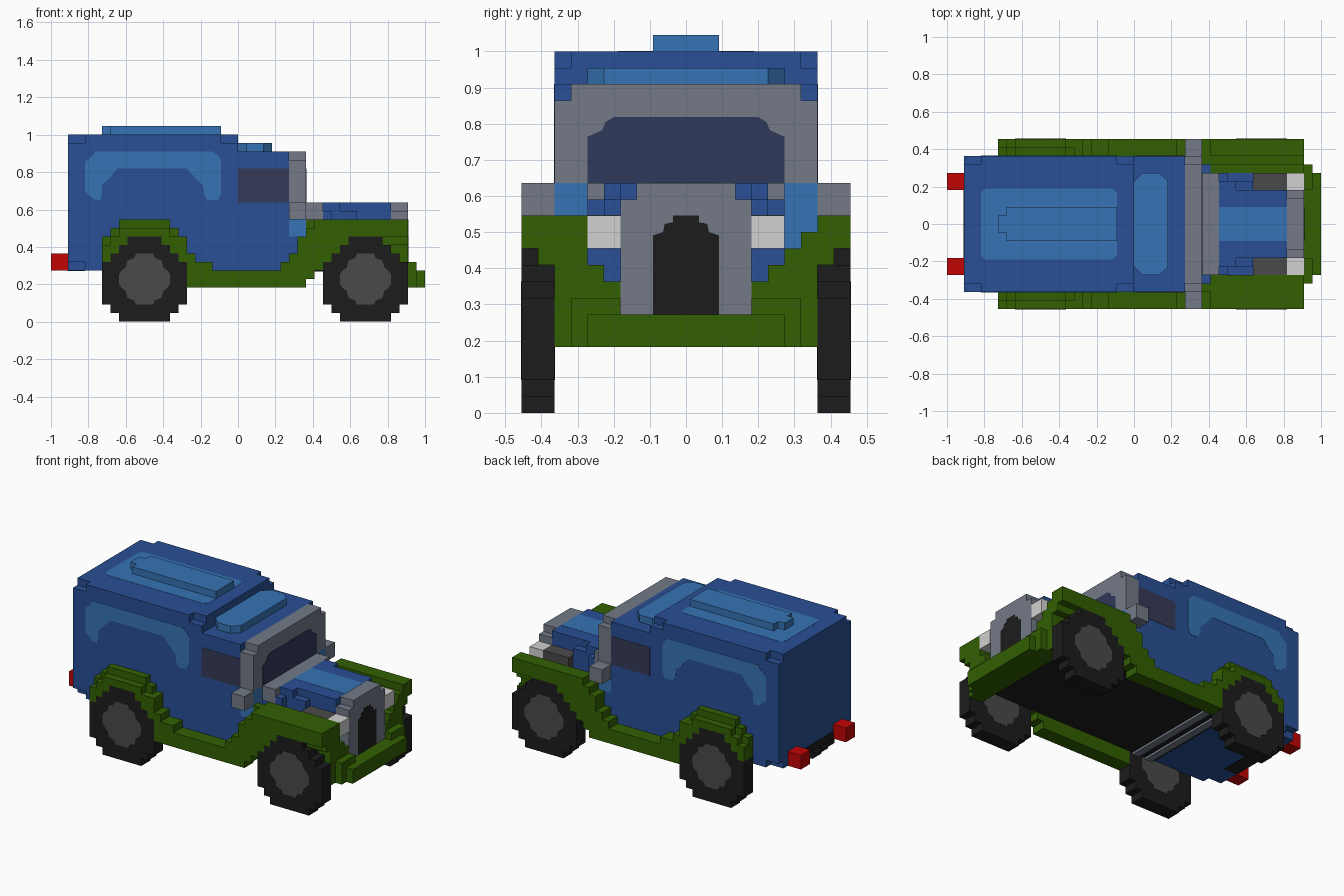
import bpy, bmesh

if "Cube" in bpy.data.objects:
    bpy.data.objects.remove(bpy.data.objects["Cube"], do_unlink=True)

U = 1 / 22  # one block


def material(name, rgb):
    lin = [(c / 255 / 12.92 if c < 11 else ((c / 255 + 0.055) / 1.055) ** 2.4) for c in rgb]
    m = bpy.data.materials.new(name)
    m.use_nodes = True
    m.diffuse_color = (*lin, 1)
    m.node_tree.nodes["Principled BSDF"].inputs["Base Color"].default_value = (*lin, 1)
    return m


BLUE = material("body blue", (41, 79, 149))
SKY = material("light blue", (54, 116, 181))
GREEN = material("dark green", (50, 96, 2))
BLACK = material("tyre black", (28, 28, 28))
HUB = material("dark grey", (74, 74, 74))
GREY = material("frame grey", (115, 122, 135))
LAMP = material("lamp white", (209, 209, 209))
RED = material("tail red", (194, 5, 5))
GLASS = material("windscreen navy", (47, 56, 91))
SIDE = material("side window", (54, 58, 88))


def prism(name, mat, pts, a, b, axis="y"):
    """Extrude an outline from a to b: (x, z) along y, (y, z) along x, (x, y) along z."""
    place = {"y": lambda p: (p[0], a, p[1]), "x": lambda p: (a, p[0], p[1]),
             "z": lambda p: (p[0], p[1], a)}[axis]
    bm = bmesh.new()
    face = bm.faces.new([bm.verts.new(place(p)) for p in pts])
    out = bmesh.ops.extrude_face_region(bm, geom=[face])
    step = [b - a if ax == axis else 0 for ax in "xyz"]
    bmesh.ops.translate(bm, vec=step, verts=[g for g in out["geom"] if isinstance(g, bmesh.types.BMVert)])
    bmesh.ops.recalc_face_normals(bm, faces=bm.faces)
    bmesh.ops.scale(bm, vec=(U, U, U), verts=bm.verts)
    me = bpy.data.meshes.new(name)
    bm.to_mesh(me)
    bm.free()
    me.materials.append(mat)
    ob = bpy.data.objects.new(name, me)
    bpy.context.collection.objects.link(ob)
    return ob


def pair(name, mat, pts, y0, y1):
    """Side outline on both sides of the car."""
    prism("left_" + name, mat, pts, y0, y1)
    prism("right_" + name, mat, pts, -y1, -y0)


def rect(u0, u1, v0, v1):
    return [(u0, v0), (u1, v0), (u1, v1), (u0, v1)]


def box(name, mat, x0, x1, y0, y1, z0, z1):
    return prism(name, mat, rect(x0, x1, z0, z1), y0, y1)


def boxes(name, mat, x0, x1, y0, y1, z0, z1):
    pair(name, mat, rect(x0, x1, z0, z1), y0, y1)


def chamfered(x0, x1, y0, y1, c):
    return [(x0 + c, y0), (x1 - c, y0), (x1, y0 + c), (x1, y1 - c),
            (x1 - c, y1), (x0 + c, y1), (x0, y1 - c), (x0, y0 + c)]


def mirrored(half):
    """Complete a (y, z) half outline about y = 0."""
    return half + [(-y, z) for y, z in reversed(half)]


# Body shell with notched corners
prism("body_core", BLUE, [(-20, 6), (8, 6), (8, 10), (6, 10), (6, 20), (0, 20), (0, 22), (-20, 22)], -7, 7)
pair("body_side", BLUE, [(-20, 7), (-18, 7), (-18, 6), (8, 6), (8, 10), (6, 10), (6, 20), (0, 20), (0, 21),
                         (-2, 21), (-2, 22), (-18, 22), (-18, 21), (-20, 21)], 7, 8)
pair("side_stripe", SKY, [(-18, 15.3), (-17.6, 15), (-17, 14.4), (-16.2, 14.3), (-16, 15), (-16, 16.1),
                          (-15, 17), (-14.2, 18), (-6, 18), (-5.1, 17), (-4.1, 16), (-4, 15), (-3.6, 14.3),
                          (-2.4, 14.3), (-2, 15), (-2, 19), (-2.4, 19.6), (-3, 20), (-16.8, 20),
                          (-17.2, 19.4), (-18, 18.8)], 7.95, 8.04)
boxes("side_window", SIDE, 0, 6, 7.95, 8.04, 14, 18)

# Roof details
prism("roof_panel", SKY, chamfered(-18, -2, -4.15, 4.15, 0.5), 21.95, 22.03, "z")
prism("roof_rack", SKY, [(-15, -2), (-2, -2), (-2, 2), (-15, 2), (-15, 1), (-16, 1), (-16, -1), (-15, -1)],
      22, 23, "z")
prism("cab_roof_panel", SKY, chamfered(0, 4, -6, 6, 1), 20, 21, "z")

# Windscreen, cowl and mirrors
prism("windscreen_frame", GREY, mirrored([(6, 12), (6, 14), (8, 14), (8, 19), (7, 19), (7, 20)]), 6, 8, "x")
prism("windscreen", GLASS, mirrored([(6, 14), (6, 16.8), (5.1, 17.2), (4.9, 17.7), (4.4, 18)]), 7.95, 8.04, "x")
box("cowl", GREY, 8, 10, -6, 6, 12, 14)
boxes("mirror", GREY, 6, 8, 8, 10, 12, 14)
boxes("door_pillar", SKY, 6, 8, 6, 8, 10, 14)

# Bonnet and engine bay
box("engine_bay", BLUE, 6, 18, -5, 5, 7, 12)
boxes("bay_side", BLUE, 6, 18, 5, 6, 8, 10)
boxes("bay_rear", BLUE, 8, 9, 5, 7, 6, 10)
box("bonnet", BLUE, 10, 18, -4, 4, 12, 14)
boxes("bonnet_step", BLUE, 10, 12, 4, 5, 12, 14)
boxes("bonnet_shoulder_rear", BLUE, 10, 11, 5, 6, 10, 13)
boxes("bonnet_shoulder_front", BLUE, 12, 14, 4, 5, 12, 13)
box("bonnet_stripe", SKY, 10, 18, -2, 2, 13.95, 14.03)
boxes("lamp_housing", HUB, 14, 18, 4, 6, 10, 12.03)
boxes("headlight", LAMP, 18, 20.03, 4, 6, 10, 12)
prism("grille", GREY, mirrored([(4, 6), (4, 13), (3, 13), (3, 14)]), 18, 20, "x")
prism("grille_opening", BLACK, mirrored([(2, 6), (2, 10.8), (1.4, 11), (1.3, 11.5), (0.8, 11.6), (0.8, 12)]),
      19.95, 20.04, "x")

# Wheel arches and sills, in two stepped layers
rear_under = [(-16, 7), (-15, 7), (-15, 8), (-14, 8), (-14, 9), (-13, 9), (-13, 10), (-9, 10), (-9, 9),
              (-8, 9), (-8, 8), (-7, 8), (-7, 7), (-6, 7), (-6, 4), (8, 4), (8, 5), (9, 5), (9, 6), (10, 6),
              (10, 7), (11, 7), (11, 8), (12, 8), (12, 9), (13, 9)]
front_over = [(20, 12), (9, 12), (9, 11), (8, 11), (8, 10), (7, 10), (7, 8), (6, 8), (6, 7), (5, 7), (5, 6),
              (-3, 6), (-3, 7), (-5, 7), (-5, 8), (-6, 8), (-6, 10), (-7, 10), (-7, 11)]
pair("arch_inner", GREEN, rear_under + [(20, 9)] + front_over +
     [(-8, 11), (-8, 12), (-14, 12), (-14, 11), (-15, 11), (-15, 10), (-16, 10)], 8, 9)
pair("arch_outer", GREEN, rear_under + [(13, 10), (20, 10)] + front_over[:-1] +
     [(-8, 10), (-8, 11), (-14, 11), (-14, 10), (-15, 10), (-15, 9), (-16, 9)], 9, 10)

# Inner wings (the right one is filled higher), chassis nose and bumper
box("left_wing_outer", GREEN, 8, 20, 7, 8, 6, 11)
box("left_wing_mid", GREEN, 9, 20, 6, 7, 6, 10)
box("right_wing_outer", GREEN, 8, 20, -8, -7, 6, 12)
box("right_wing_mid", GREEN, 9, 20, -7, -6, 6, 12)
boxes("wing_low", GREEN, 14, 20, 5, 6, 6, 9)
boxes("wing_toe", GREEN, 17, 20, 4, 5, 6, 8)
box("chassis_nose", GREEN, 18, 20, -8, 8, 4, 6)
box("bumper", GREEN, 20, 22, -6, 6, 4, 6)
boxes("bumper_end", GREEN, 20, 21, 6, 7, 4, 7)
boxes("bumper_riser", GREEN, 20, 21, 4, 6, 6, 7)

# Underside
box("floor", BLACK, -10, 18, -8, 8, 5.9, 6.05)
for x in (-9.5, -7.5):
    box("floor_rail", GREY, x, x + 1, -8, 8, 5.6, 6)
box("rear_tow_plate", BLACK, -20.04, -18, -4, 4, 5.95, 7)
boxes("tail_light", RED, -22, -20, 4, 6, 6, 8)

# Wheels: stepped discs with hub plates
tyre = [(3, -5), (3, -4), (4, -4), (4, -3), (5, -3), (5, 2), (4, 2), (4, 3), (3, 3), (3, 4), (2, 4), (2, 5)]
hub = [(1, -3), (1.2, -2.5), (2, -2.2), (2.2, -1.4), (2.7, -1), (3, -0.6),
       (3, 0.6), (2.7, 1), (2.2, 1.4), (2, 2.2), (1.2, 2.5), (1, 3)]
for place, cx in (("rear", -11), ("front", 15)):
    for part, mat, half, y0, y1 in (("wheel", BLACK, tyre, 8, 10), ("hub", HUB, hub, 7.97, 10.03)):
        pair(f"{place}_{part}", mat, [(cx + x, 5 + z) for x, z in mirrored(half)], y0, y1)
